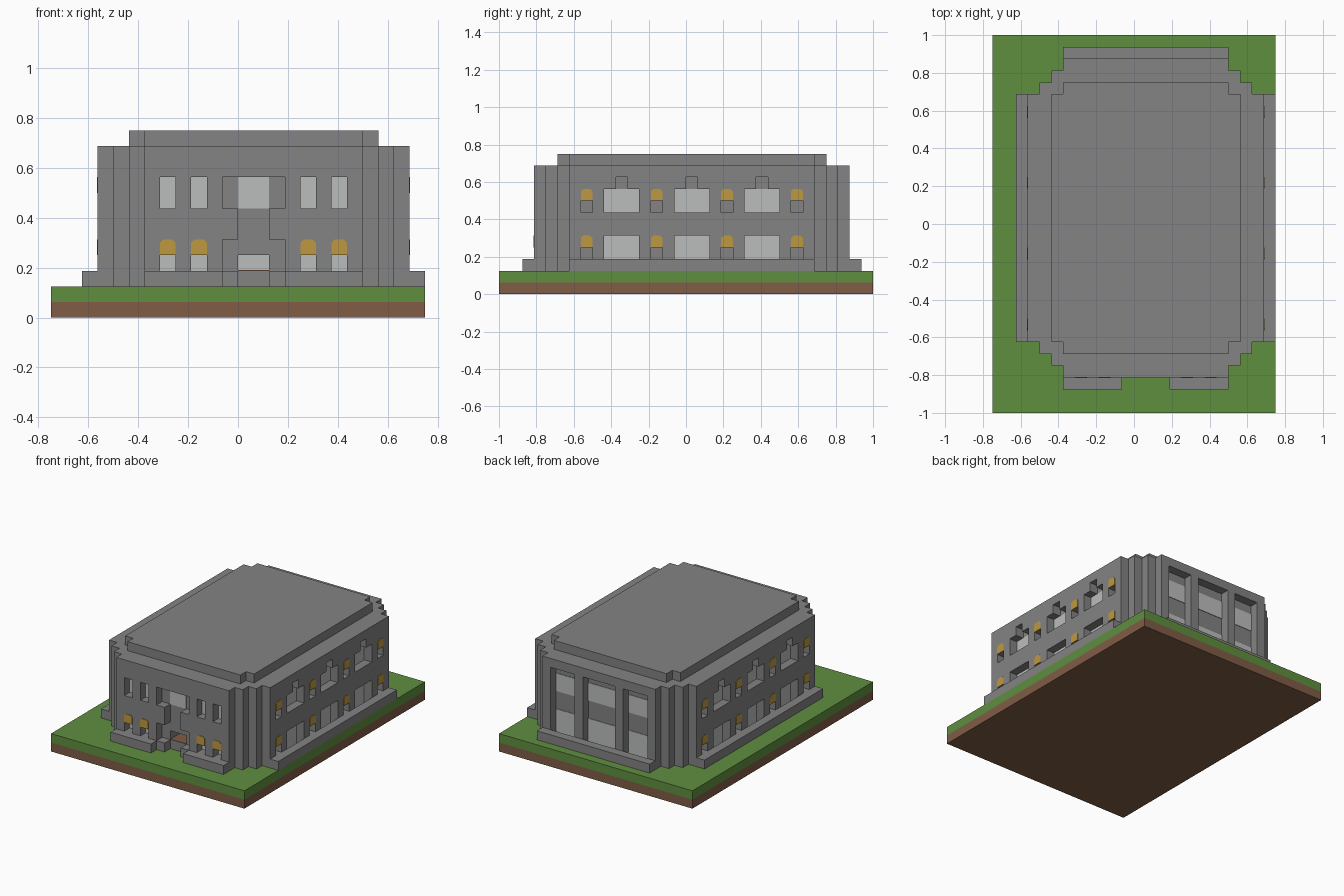
import bpy, bmesh

V = 1 / 16  # every size below is counted in blocks of this edge length

cube = bpy.data.objects.get("Cube")
if cube:
    bpy.data.objects.remove(cube, do_unlink=True)


def material(name, rgb):
    m = bpy.data.materials.new(name)
    m.use_nodes = True
    m.diffuse_color = (*rgb, 1)
    m.node_tree.nodes["Principled BSDF"].inputs["Base Color"].default_value = (*rgb, 1)
    return m


stone = material("grey stone", (0.227, 0.227, 0.227))
grass = material("grass green", (0.117, 0.275, 0.051))
soil = material("soil brown", (0.216, 0.109, 0.061))
glass = material("pale glass", (0.5, 0.51, 0.505))
gold = material("warm gold", (0.515, 0.314, 0.051))


def prism(name, base, shift, mat):
    """Extrude a polygon of 3D block points along shift."""
    bm = bmesh.new()
    face = bm.faces.new([bm.verts.new([c * V for c in p]) for p in base])
    ext = bmesh.ops.extrude_face_region(bm, geom=[face], use_keep_orig=True)
    verts = [g for g in ext["geom"] if isinstance(g, bmesh.types.BMVert)]
    bmesh.ops.translate(bm, verts=verts, vec=[c * V for c in shift])
    bmesh.ops.recalc_face_normals(bm, faces=bm.faces)
    mesh = bpy.data.meshes.new(name)
    bm.to_mesh(mesh)
    bm.free()
    mesh.materials.append(mat)
    ob = bpy.data.objects.new(name, mesh)
    bpy.context.collection.objects.link(ob)
    return ob


def box(name, x0, x1, y0, y1, z0, z1, mat=stone):
    pts = [(x0, y0, z0), (x1, y0, z0), (x1, y1, z0), (x0, y1, z0)]
    return prism(name, pts, (0, 0, z1 - z0), mat)


def stepped_slab(name, x0, x1, y0, y1, steps, z0, z1):
    """Rectangle whose four corners are cut back as stairs, one block per step."""
    corner = [(0, steps)]
    for i in range(steps):
        corner += [(i + 1, steps - i), (i + 1, steps - i - 1)]
    pts = [(x0 + a, y0 + b) for a, b in corner]
    pts += [(x1 - a, y0 + b) for a, b in reversed(corner)]
    pts += [(x1 - a, y1 - b) for a, b in corner]
    pts += [(x0 + a, y1 - b) for a, b in reversed(corner)]
    return prism(name, [(x, y, z0) for x, y in pts], (0, 0, z1 - z0), stone)


# Wall frames: (position along wall, depth into wall, height) to block coordinates
WALLS = {
    "front": lambda u, d, z: (u, -13 + d, z),
    "back": lambda u, d, z: (u, 14 - d, z),
    "left": lambda u, d, z: (11 - d, u, z),
    "right": lambda u, d, z: (-9 + d, u, z),
}


def wall_prism(name, wall, pts, d0, d1, mat):
    to = WALLS[wall]
    a, b = to(0, d0, 0), to(0, d1, 0)
    return prism(name, [to(u, d0, z) for u, z in pts],
                 [q - p for p, q in zip(a, b)], mat)


def rect(u0, u1, z0, z1):
    return [(u0, z0), (u1, z0), (u1, z1), (u0, z1)]


# Ground and main masses
box("soil_base", -12, 12, -16, 16, 0, 1, soil)
box("grass_lawn", -12, 12, -16, 16, 1, 2, grass)
walls = stepped_slab("walls", -9, 11, -13, 14, 3, 2, 11)
stepped_slab("roof_cap", -7, 9, -11, 12, 1, 11, 12)

# Low plinths around the walls, open at the entrance
box("plinth_left", 11, 12, -10, 11, 2, 3)
box("plinth_right", -10, -9, -10, 11, 2, 3)
box("plinth_back", -6, 8, 14, 15, 2, 3)
box("plinth_front_left", 3, 8, -14, -13, 2, 3)
box("plinth_front_right", -6, -1, -14, -13, 2, 3)


def recess(wall, u0, u1, z0, z1, d0=-0.5, d1=1):
    """Cut a box-shaped opening into the walls."""
    low = z0 - 0.5 if z0 == 2 else z0
    cutter = wall_prism("cutter", wall, rect(u0, u1, low, z1), d0, d1, stone)
    cutter.hide_render = True
    mod = walls.modifiers.new("opening", "BOOLEAN")
    mod.operation, mod.solver, mod.object = "DIFFERENCE", "EXACT", cutter
    bpy.context.view_layer.objects.active = walls
    bpy.ops.object.modifier_apply(modifier=mod.name)
    bpy.data.objects.remove(cutter, do_unlink=True)


def pane(wall, u0, u1, z0, z1, depth=1):
    wall_prism(wall + "_pane", wall, rect(u0, u1, z0, z1), depth, depth - 0.06, glass)


def lamp(wall, u, z):
    """Gold arch set flush on the wall, top corners clipped."""
    c = 0.2
    pts = [(u, z), (u + 1, z), (u + 1, z + 1 - c), (u + 1 - c, z + 1),
           (u + c, z + 1), (u, z + 1 - c)]
    wall_prism(wall + "_gold_arch", wall, pts, 0, -0.05, gold)


# Long sides: two storeys of wide windows between small gold arches
for side in ("left", "right"):
    for y in (-7, -1, 5):
        recess(side, y, y + 3, 2, 5)
        recess(side, y, y + 3, 7, 9)
        recess(side, y + 1, y + 2, 9, 10)
        pane(side, y, y + 3, 2, 5)
        pane(side, y, y + 3, 7, 9)
    for y in (-9, -3, 3, 9):
        for z in (3, 7):
            recess(side, y, y + 1, z, z + 1)
            lamp(side, y, z + 1)

# Back: three tall bays with two glass bands each
for x0, x1 in ((-5, -2), (-1, 3), (4, 7)):
    recess("back", x0, x1, 2, 10)
    pane("back", x0, x1, 2, 5)
    pane("back", x0, x1, 7, 9)

# Front: narrow windows above, gold arches below
for x in (-5, -3, 4, 6):
    recess("front", x, x + 1, 7, 9)
    recess("front", x, x + 1, 3, 4)
    pane("front", x, x + 1, 7, 9)
    pane("front", x, x + 1, 3, 4)
    lamp("front", x, 4)

# Entrance: tall recess, middle window, doorway with a wooden floor
recess("front", -1, 3, 7, 9)
recess("front", 0, 2, 2, 7)
recess("front", -1, 3, 3, 5)
recess("front", 0, 2, 3, 4, 0.5, 3)
pane("front", 0, 2, 7, 9)
pane("front", 0, 2, 3, 4, 3)
box("doorway_floor", 0, 2, -12, -10, 3, 3.05, soil)
